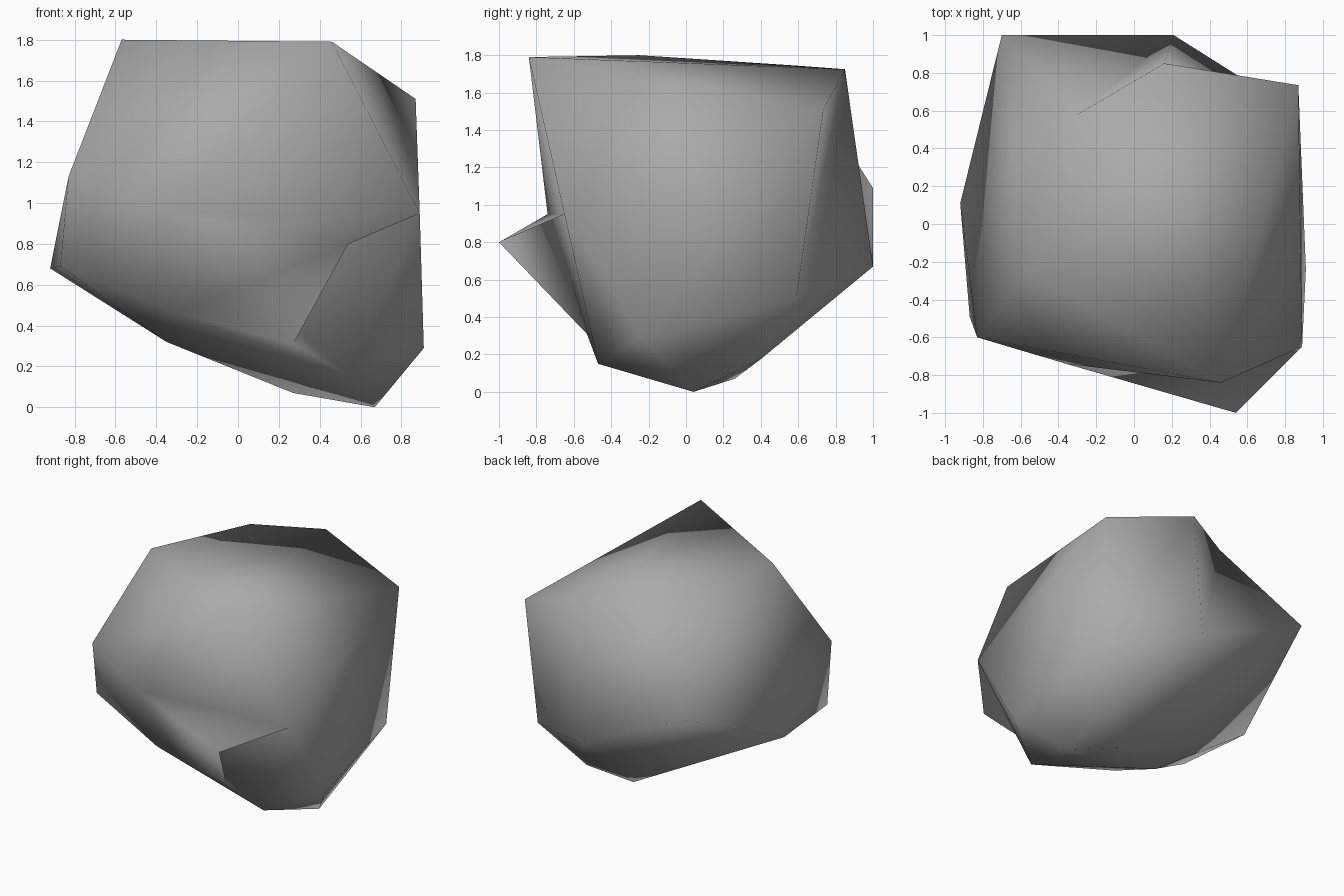
import bpy
import bmesh
from mathutils import Vector

default_cube = bpy.data.objects.get("Cube")
if default_cube:
    bpy.data.objects.remove(default_cube, do_unlink=True)

# Corners of the boulder, in rings from top to bottom
crown = [(.46, -.84, 1.79), (-.57, -.25, 1.8), (-.3, .58, 1.745),
         (.16, .85, 1.725), (.87, .735, 1.51)]
shoulder = [(.89, -.65, .95), (-.36, -.74, .95), (-.83, -.6, 1.13),
            (-.7, 1, 1.09)]
waist = [(-.87, -.49, .69), (-.92, .11, .68), (.21, 1, .67),
         (.86, .59, .5), (.91, -.24, .29)]
base = [(.55, -.47, .15), (.27, -.53, .31), (-.3, -.57, .46),
        (-.35, -.18, .32), (.27, .26, .07), (.57, .4, .175), (.67, .04, 0)]
nose_tip = Vector((.54, -1, .8))


def make_material(name, colour):
    material = bpy.data.materials.new(name)
    material.use_nodes = True
    material.diffuse_color = colour
    shader = next(n for n in material.node_tree.nodes
                  if n.type == "BSDF_PRINCIPLED")
    shader.inputs["Base Color"].default_value = colour
    shader.inputs["Roughness"].default_value = .9
    return material


def add_ring(bm, points):
    return [bm.verts.new(p) for p in points]


def make_hollow(bm, a, b):
    """Turn the ridge between two corners, which leaves a valley across it."""
    edge = bm.edges.get((a, b))
    if edge:
        bmesh.utils.edge_rotate(edge, False)


# Main body: a faceted shell around the corners
bm = bmesh.new()
rings = [add_ring(bm, ring) for ring in (crown, shoulder, waist, base)]
overhang, _, _, back_top, side_top = rings[0]
_, _, left_brow, back_left = rings[1]
left_flank, _, back_waist, _, _ = rings[2]
keel = rings[3][0]
bmesh.ops.convex_hull(bm, input=sum(rings, []))
bmesh.ops.recalc_face_normals(bm, faces=bm.faces[:])
bm.normal_update()


def under_nose(face):
    corners = set(face.verts)
    if corners & {left_brow, left_flank}:
        return False
    if keel in corners and overhang not in corners:
        return False
    return face.normal.dot(nose_tip - face.calc_center_median()) > 0


# Jutting nose: replace the front faces with a pointed fan
front = {f for f in bm.faces if under_nose(f)}
rim = [tuple(e.verts) for e in bm.edges
       if sum(f in front for f in e.link_faces) == 1]
bmesh.ops.delete(bm, geom=list(front), context="FACES")
tip = bm.verts.new(nose_tip)
for a, b in rim:
    bm.faces.new((a, b, tip))
bmesh.ops.recalc_face_normals(bm, faces=bm.faces[:])

# Notches above and below the nose, and hollows at the back corners
for a, b in ((tip, overhang), (tip, keel),
             (back_top, back_left), (side_top, back_waist)):
    make_hollow(bm, a, b)
bmesh.ops.recalc_face_normals(bm, faces=bm.faces[:])

# Smooth shading over the whole stone
for face in bm.faces:
    face.smooth = True
mesh = bpy.data.meshes.new("boulder")
bm.to_mesh(mesh)
bm.free()
mesh.materials.append(make_material("stone grey", (.4, .4, .4, 1)))
boulder = bpy.data.objects.new("boulder", mesh)
bpy.context.collection.objects.link(boulder)
